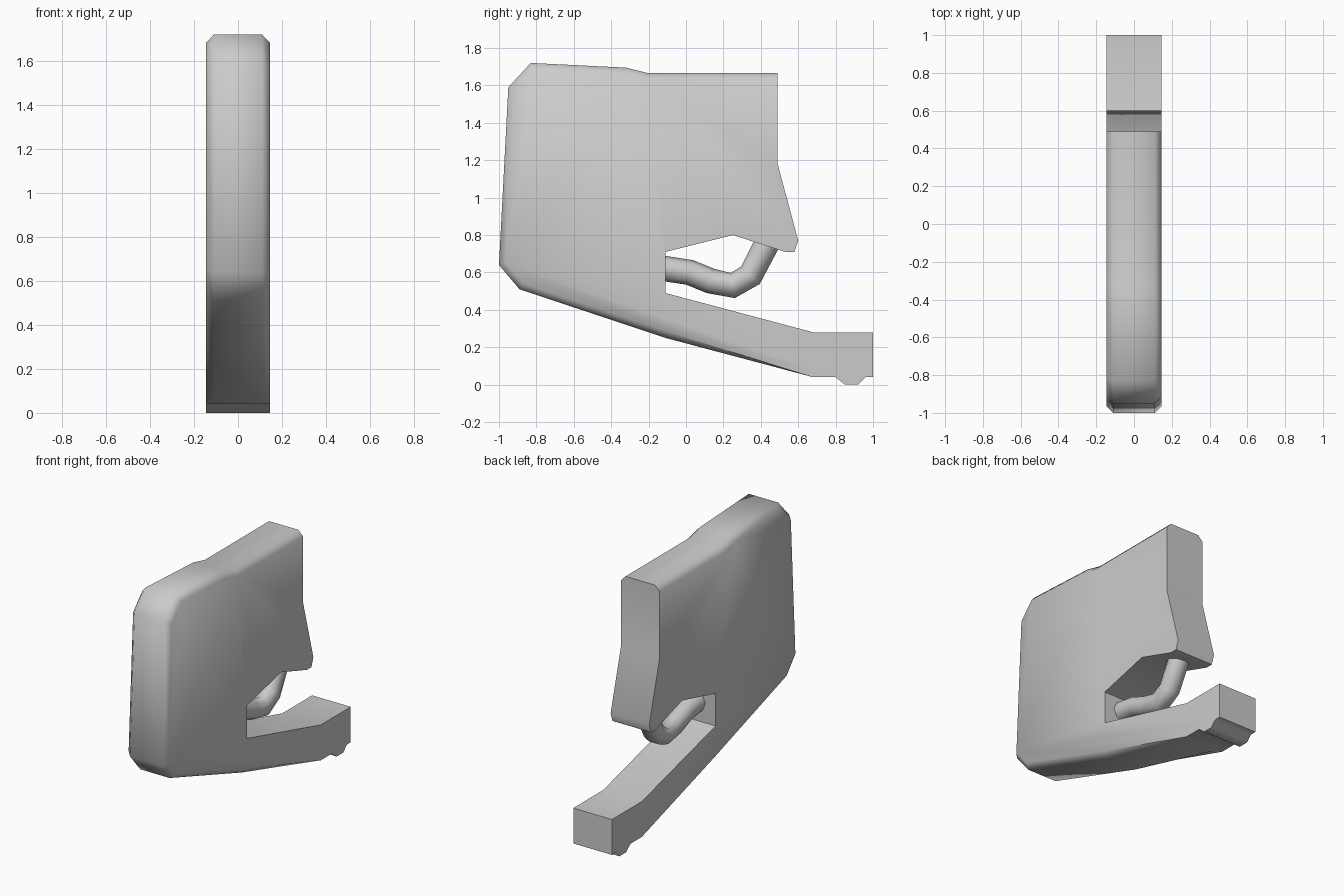
import bpy, bmesh, math
from mathutils import Vector

if "Cube" in bpy.data.objects:
    bpy.data.objects.remove(bpy.data.objects["Cube"])

HALF_WIDTH, CHAMFER = 0.145, 0.035

# Side outline (y, z); the first run is chamfered, the second has sharp edges
chamfered = [(0.49, 1.665), (-0.20, 1.665), (-0.32, 1.695), (-0.83, 1.72),
             (-0.95, 1.59), (-1.0, 0.64), (-0.89, 0.51), (-0.11, 0.25)]
sharp = [(0.68, 0.04), (0.80, 0.04), (0.85, 0.0), (0.92, 0.0), (0.96, 0.04),
         (1.0, 0.04), (1.0, 0.28), (0.68, 0.28), (-0.11, 0.49), (-0.11, 0.71),
         (0.25, 0.80), (0.53, 0.71), (0.58, 0.71), (0.60, 0.77), (0.49, 1.18)]
outline = [Vector(p) for p in chamfered + sharp]


def inset(i):
    """Move a chamfered outline point inwards along its mitre."""
    p = outline[i]
    if i == 0:
        return p - Vector((0, CHAMFER))
    if i >= len(chamfered):
        return p
    a = (p - outline[i - 1]).normalized()
    b = (outline[i + 1] - p).normalized()
    n1, n2 = Vector((-a.y, a.x)), Vector((-b.y, b.x))
    return p + (n1 + n2) * CHAMFER / (1 + n1.dot(n2))


def finish(obj, angle):
    bpy.ops.object.select_all(action='DESELECT')
    obj.select_set(True)
    bpy.context.view_layer.objects.active = obj
    if obj.type == 'CURVE':
        bpy.ops.object.convert(target='MESH')
    bpy.ops.object.shade_smooth_by_angle(angle=math.radians(angle))


# Body and lower arm: four outline rings across the width
bm = bmesh.new()
inner = [inset(i) for i in range(len(outline))]
rings = []
for x, ring in ((-HALF_WIDTH, inner), (CHAMFER - HALF_WIDTH, outline),
                (HALF_WIDTH - CHAMFER, outline), (HALF_WIDTH, inner)):
    rings.append([bm.verts.new((x, p.x, p.y)) for p in ring])
n = len(outline)
for r, s in zip(rings, rings[1:]):
    for i in range(n):
        j = (i + 1) % n
        bm.faces.new((r[i], r[j], s[j], s[i]))
bm.faces.new(rings[0])
bm.faces.new(rings[-1])
bmesh.ops.recalc_face_normals(bm, faces=bm.faces)
mesh = bpy.data.meshes.new("body")
bm.to_mesh(mesh)
bm.free()
body = bpy.data.objects.new("body", mesh)
bpy.context.collection.objects.link(body)
finish(body, 50)

# Bent rod between the body's throat and its upper lip
path = [(-0.14, 0.62), (-0.11, 0.62), (0.02, 0.60), (0.13, 0.555),
        (0.25, 0.53), (0.345, 0.585), (0.43, 0.75), (0.46, 0.81)]
curve = bpy.data.curves.new("bent_rod", 'CURVE')
curve.dimensions = '3D'
curve.bevel_depth = 0.068
curve.bevel_resolution = 2
curve.use_fill_caps = True
spline = curve.splines.new('POLY')
spline.points.add(len(path) - 1)
for point, (y, z) in zip(spline.points, path):
    point.co = (0, y, z, 1)
rod = bpy.data.objects.new("bent_rod", curve)
bpy.context.collection.objects.link(rod)
finish(rod, 50)
